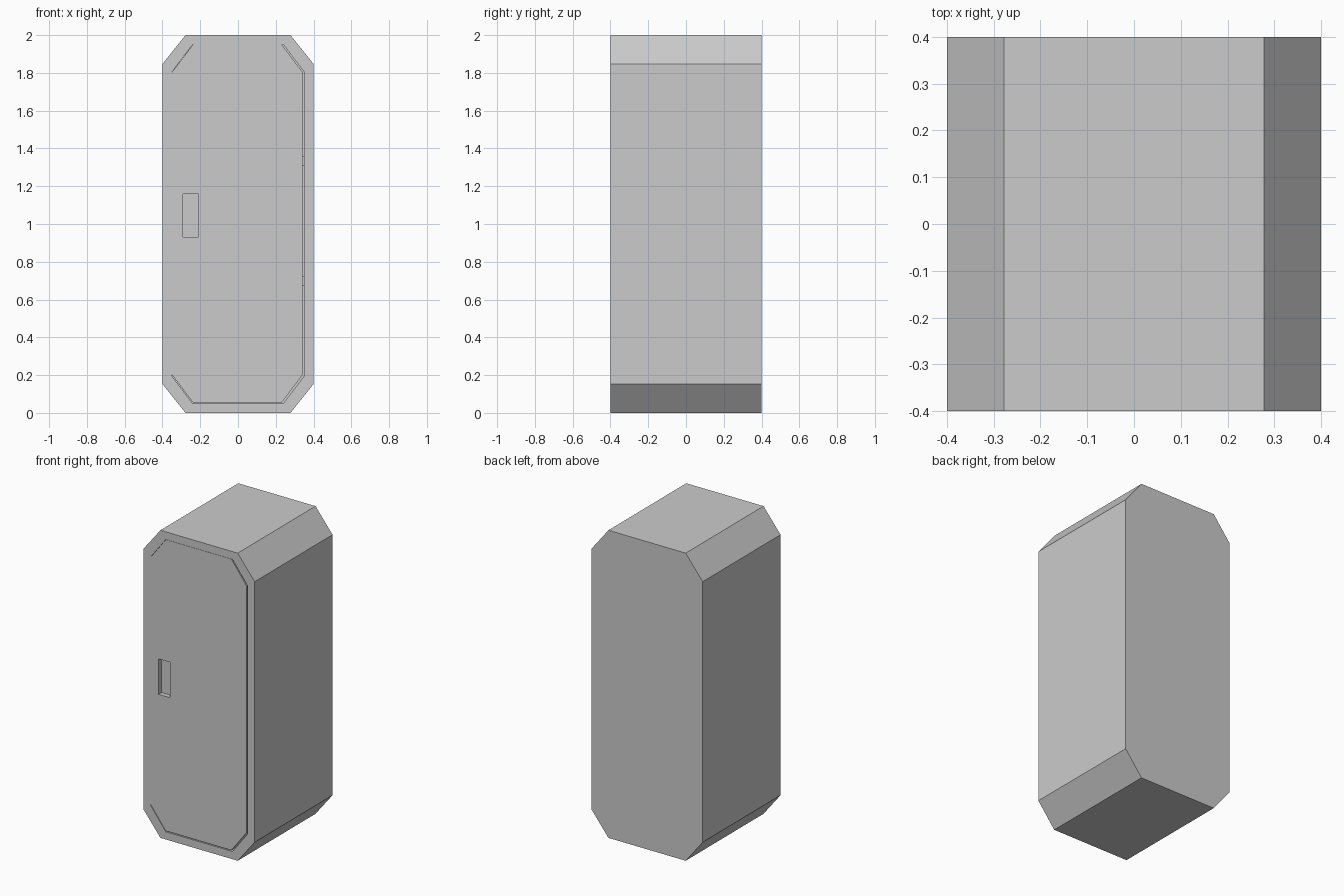
import bpy, bmesh

if "Cube" in bpy.data.objects:
    bpy.data.objects.remove(bpy.data.objects["Cube"])


def prism(name, x0, x1, z0, z1, cx, cz, y0, y1):
    """Rectangle in x/z with cut corners (cx by cz), extruded from y0 to y1."""
    if cx:
        pts = [(x0 + cx, z0), (x1 - cx, z0), (x1, z0 + cz), (x1, z1 - cz),
               (x1 - cx, z1), (x0 + cx, z1), (x0, z1 - cz), (x0, z0 + cz)]
    else:
        pts = [(x0, z0), (x1, z0), (x1, z1), (x0, z1)]
    bm = bmesh.new()
    face = bm.faces.new([bm.verts.new((x, y0, z)) for x, z in pts])
    ext = bmesh.ops.extrude_face_region(bm, geom=[face], use_keep_orig=True)
    for v in ext["geom"]:
        if isinstance(v, bmesh.types.BMVert):
            v.co.y = y1
    bmesh.ops.recalc_face_normals(bm, faces=bm.faces)
    mesh = bpy.data.meshes.new(name)
    bm.to_mesh(mesh)
    bm.free()
    ob = bpy.data.objects.new(name, mesh)
    bpy.context.collection.objects.link(ob)
    return ob


def cut(ob, cutter):
    """Subtract the cutter and remove it."""
    mod = ob.modifiers.new("cut", "BOOLEAN")
    mod.operation = "DIFFERENCE"
    mod.solver = "EXACT"
    mod.object = cutter
    cutter.hide_render = True
    bpy.context.view_layer.objects.active = ob
    bpy.ops.object.modifier_apply(modifier=mod.name)
    bpy.data.objects.remove(cutter)


# Cabinet shell, open at the front
body = prism("cabinet_body", -0.4, 0.4, 0, 2, 0.122, 0.153, -0.4, 0.4)
cut(body, prism("cavity", -0.35, 0.35, 0.05, 1.95, 0.11, 0.145, -0.45, 0.35))

# Flush door, with a narrow gap on the hinge side and bottom
door = prism("door", -0.349, 0.342, 0.056, 1.949, 0.11, 0.145, -0.4, -0.35)

# Recessed door pull
cut(door, prism("pull_cutter", -0.29, -0.21, 0.93, 1.16, 0, 0, -0.45, -0.37))

# Hinge barrels inside the gap
for i, z in enumerate((0.7, 1.335)):
    bpy.ops.mesh.primitive_cylinder_add(vertices=12, radius=0.008, depth=0.05,
                                        location=(0.346, -0.38, z))
    bpy.context.object.name = f"hinge_{i + 1}"
